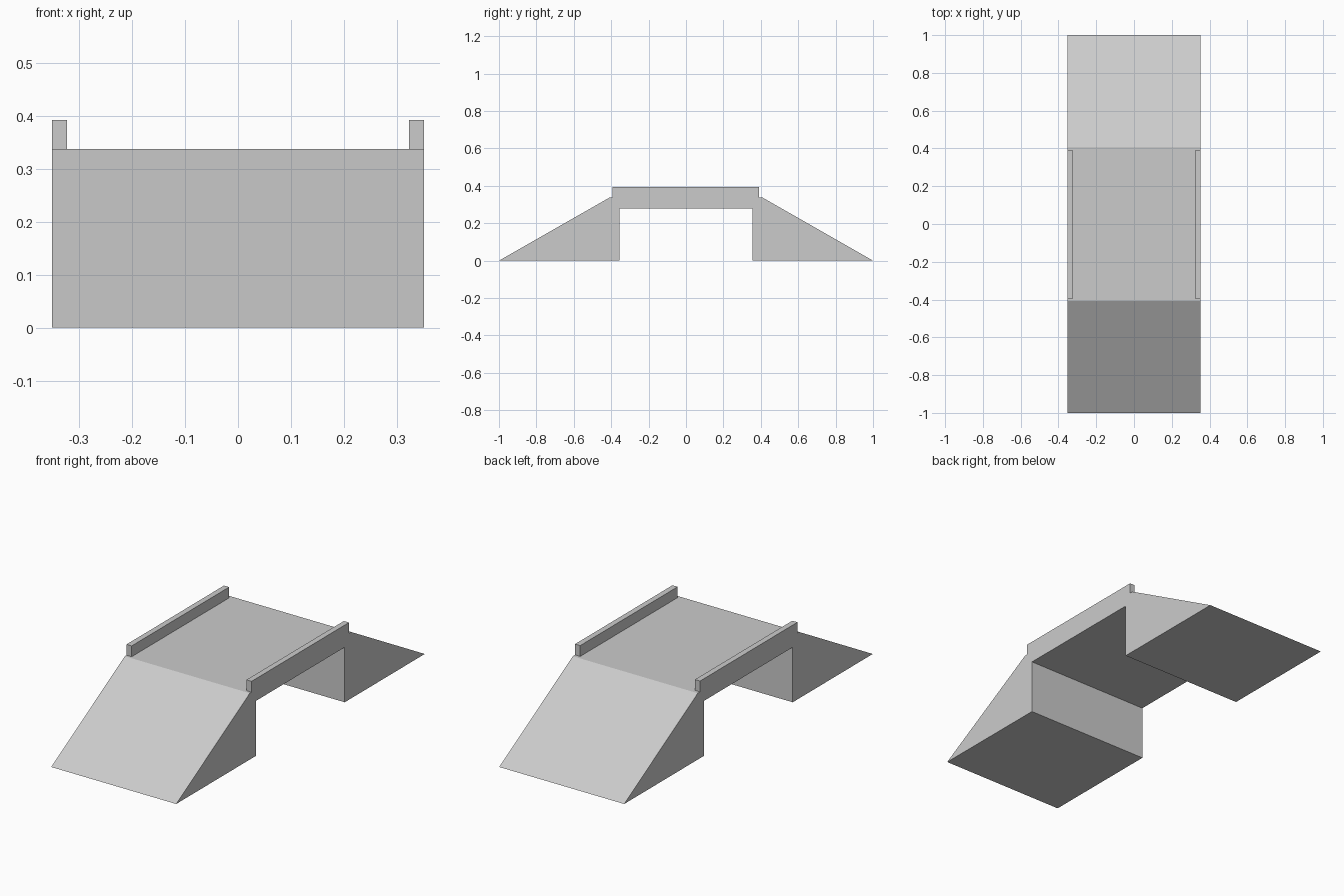
import bpy, bmesh

if "Cube" in bpy.data.objects:
    bpy.data.objects.remove(bpy.data.objects["Cube"])


def extrude_profile(name, pts, x0, x1):
    """Closed (y, z) outline extruded along x."""
    bm = bmesh.new()
    face = bm.faces.new([bm.verts.new((x0, y, z)) for y, z in pts])
    ext = bmesh.ops.extrude_face_region(bm, geom=[face])
    verts = [g for g in ext["geom"] if isinstance(g, bmesh.types.BMVert)]
    bmesh.ops.translate(bm, verts=verts, vec=(x1 - x0, 0, 0))
    bmesh.ops.recalc_face_normals(bm, faces=bm.faces)
    me = bpy.data.meshes.new(name)
    bm.to_mesh(me)
    bm.free()
    ob = bpy.data.objects.new(name, me)
    bpy.context.collection.objects.link(ob)
    return ob


W = 0.352        # half width
DECK = 0.338     # deck height
UNDER = 0.28     # underside of the span
INNER = 0.356    # inner face of the supports
OUTER = 0.394    # outer face of the supports

# Bridge deck with its two supports
extrude_profile("bridge_span", [
    (-OUTER, 0), (-INNER, 0), (-INNER, UNDER), (INNER, UNDER),
    (INNER, 0), (OUTER, 0), (OUTER, DECK), (-OUTER, DECK)], -W, W)

# Sloped ramps, with a narrow flat lip at the top
for label, s in (("front", -1), ("back", 1)):
    extrude_profile(label + "_ramp", [
        (s, 0), (s * OUTER, 0), (s * OUTER, DECK), (s * 0.408, DECK)], -W, W)

# Low kerb rails along both sides of the deck
for label, x in (("left", -W), ("right", W - 0.029)):
    extrude_profile(label + "_rail", [
        (-OUTER, DECK), (0.39, DECK), (0.39, 0.393), (-OUTER, 0.393)], x, x + 0.029)
